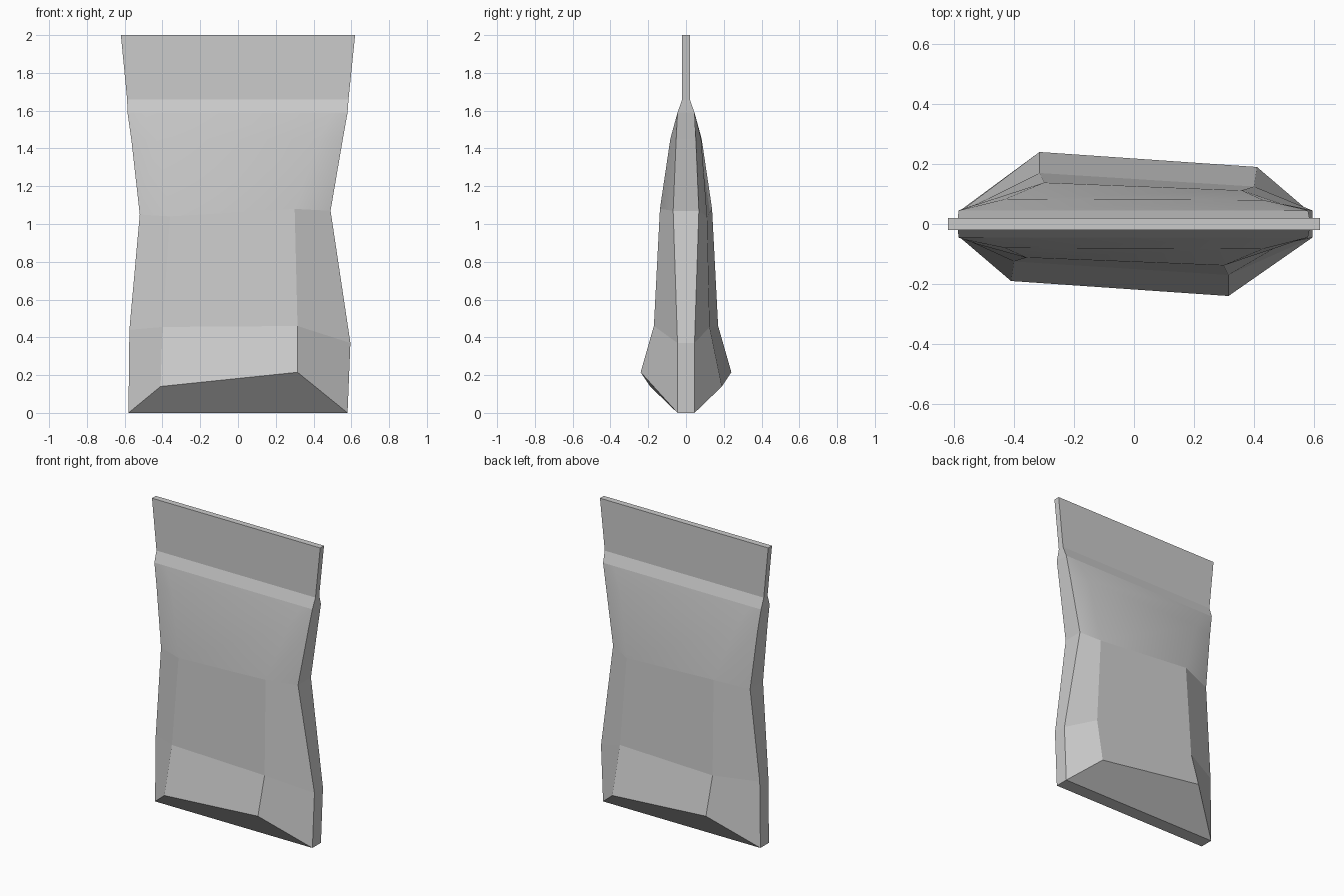
import bpy
import bmesh
from mathutils import Vector

# Remove the default object only
default_cube = bpy.data.objects.get("Cube")
if default_cube:
    bpy.data.objects.remove(default_cube, do_unlink=True)

# Plain grey foil colour
foil = bpy.data.materials.new("pale_grey_foil")
foil.use_nodes = True
grey = (0.6, 0.6, 0.6, 1.0)
foil.diffuse_color = grey
shader = next(n for n in foil.node_tree.nodes if n.type == "BSDF_PRINCIPLED")
shader.inputs["Base Color"].default_value = grey
shader.inputs["Roughness"].default_value = 0.7

# Side seams, bottom to top: (left x, left z, right x, right z, half thickness)
seam_rows = [
    (-0.58, 0, 0.58, 0, 0.045),
    (-0.575, 0.44, 0.595, 0.37, 0.045),
    (-0.52, 1.05, 0.49, 1.07, 0.068),
    (-0.565, 1.45, 0.555, 1.45, 0.052),
    (-0.585, 1.59, 0.58, 1.59, 0.045),
    (-0.587, 1.66, 0.585, 1.66, 0.02),
    (-0.62, 2, 0.62, 2, 0.02),
]

# Front panel corners on the same rows: left point, right point
panel_rows = [
    ((-0.41, -0.19, 0.14), (0.315, -0.24, 0.215)),
    ((-0.4, -0.125, 0.455), (0.315, -0.17, 0.46)),
    ((-0.36, -0.112, 1.04), (0.3, -0.138, 1.08)),
    ((-0.43, -0.08, 1.45), (0.43, -0.083, 1.45)),
    ((-0.5, -0.045, 1.59), (0.5, -0.045, 1.59)),
    ((-0.5, -0.02, 1.66), (0.5, -0.02, 1.66)),
    ((-0.5, -0.02, 2), (0.5, -0.02, 2)),
]


def half_turn(point):
    """Rotate a front point round the upright axis to the back."""
    x, y, z = point
    return Vector((-x, -y, z))


bm = bmesh.new()

# Each ring runs along the front from -x to +x, then along the back
rings = []
for seam, panel in zip(seam_rows, panel_rows):
    left_x, left_z, right_x, right_z, depth = seam
    front_left, front_right = panel
    ring_points = [
        (left_x, -depth, left_z),
        front_left,
        front_right,
        (right_x, -depth, right_z),
        (right_x, depth, right_z),
        half_turn(front_left),
        half_turn(front_right),
        (left_x, depth, left_z),
    ]
    rings.append([bm.verts.new(p) for p in ring_points])

# Walls: the shoulders are softly rounded, everything else is faceted
shoulder_rows = (2, 3)
side_columns = (3, 7)
for row, (low, high) in enumerate(zip(rings, rings[1:])):
    for col in range(len(low)):
        after = (col + 1) % len(low)
        face = bm.faces.new((low[col], low[after], high[after], high[col]))
        face.smooth = row in shoulder_rows and col not in side_columns

# Sloping bottom folds, bottom seam strip and the top of the flap
base = rings[0]
bm.faces.new(reversed(base[:4]))
bm.faces.new(reversed(base[4:]))
bm.faces.new((base[0], base[7], base[4], base[3]))
bm.faces.new(rings[-1])

bmesh.ops.recalc_face_normals(bm, faces=bm.faces)

# Keep the side seams and the borders of the rounded shoulders crisp
for edge in bm.edges:
    shading = {face.smooth for face in edge.link_faces}
    if len(shading) > 1:
        edge.smooth = False

mesh = bpy.data.meshes.new("sealed_pouch")
bm.to_mesh(mesh)
bm.free()
mesh.materials.append(foil)
pouch = bpy.data.objects.new("sealed_pouch", mesh)
bpy.context.collection.objects.link(pouch)
